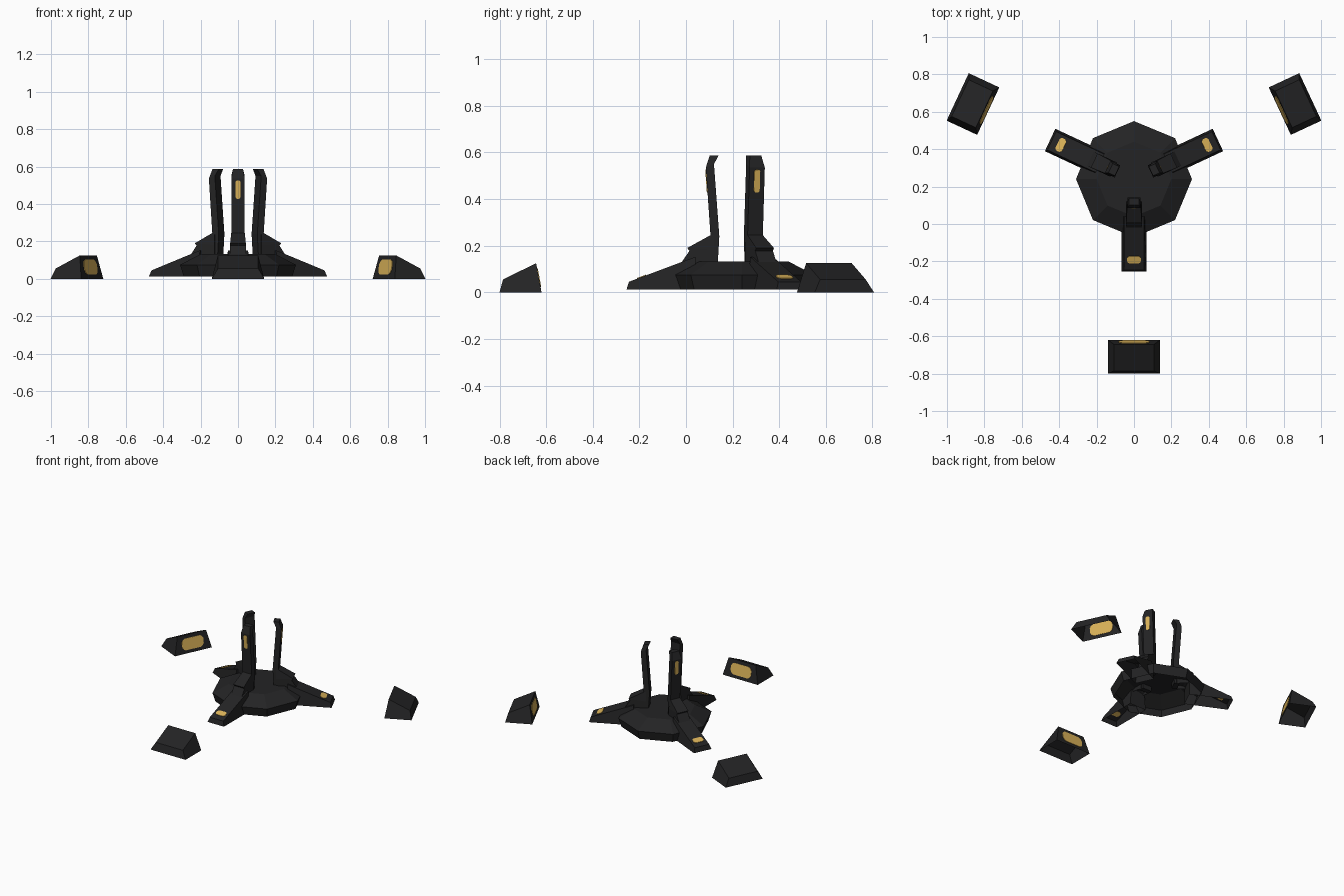
import bpy, bmesh, math
from mathutils import Vector, Matrix

if "Cube" in bpy.data.objects:
    bpy.data.objects.remove(bpy.data.objects["Cube"])

CENTRE = Vector((0, 0.24, 0))
ANGLES = {"front": -90, "right": 25, "left": 155}


def material(name, colour):
    m = bpy.data.materials.new(name)
    m.diffuse_color = (*colour, 1)
    m.use_nodes = True
    m.node_tree.nodes["Principled BSDF"].inputs["Base Color"].default_value = m.diffuse_color
    return m


BLACK = material("charcoal black", (0.017, 0.017, 0.018))
GOLD = material("gold lamp", (0.71, 0.45, 0.10))


def finish(name, bm, mat, angle=0):
    bmesh.ops.recalc_face_normals(bm, faces=bm.faces)
    me = bpy.data.meshes.new(name)
    bm.to_mesh(me)
    bm.free()
    me.materials.append(mat)
    ob = bpy.data.objects.new(name, me)
    ob.matrix_world = Matrix.Translation(CENTRE) @ Matrix.Rotation(math.radians(angle), 4, 'Z')
    bpy.context.collection.objects.link(ob)
    return ob


def skin(name, loops, mat, angle=0, bottom=False):
    """Join equal point loops from bottom to top and cap the top."""
    bm = bmesh.new()
    rings = [[bm.verts.new(p) for p in loop] for loop in loops]
    n = len(rings[0])
    for a, b in zip(rings, rings[1:]):
        for i in range(n):
            j = (i + 1) % n
            bm.faces.new((a[i], a[j], b[j], b[i]))
    bm.faces.new(rings[-1])
    if bottom:
        bm.faces.new(rings[0][::-1])
    return finish(name, bm, mat, angle)


def quad(r_in, r_out, half, z_in, z_out):
    """Four-sided section: x points outward from the hub, y is sideways."""
    return [(r_in, -half, z_in), (r_out, -half, z_out),
            (r_out, half, z_out), (r_in, half, z_in)]


def plate(name, p0, p1, t0, t1, half_w, angle):
    """Thin rounded lamp set in the face whose (r, z) edge runs p0 to p1."""
    a, b = Vector((p0[0], 0, p0[1])), Vector((p1[0], 0, p1[1]))
    lo, hi = a.lerp(b, t0), a.lerp(b, t1)
    mid, half_v = (lo + hi) / 2, (hi - lo).length / 2
    v, u = (hi - lo).normalized(), Vector((0, 1, 0))
    n = u.cross(v)
    rad = min(half_w, half_v) * 0.85
    outline = []
    for i in range(12):
        q = math.radians(15 + 30 * i)
        c, s = math.cos(q), math.sin(q)
        x = math.copysign(half_w - rad, c) + rad * c
        y = math.copysign(half_v - rad, s) + rad * s
        outline.append(mid + u * x + v * y)
    skin(name, [[p + n * d for p in outline] for d in (-0.003, 0.003)], GOLD, angle, True)


# Octagonal hub, open underneath
skin("hub", [[(r * math.cos(i * math.pi / 4), r * math.sin(i * math.pi / 4), z)
              for i in range(8)]
             for r, z in ((0.29, 0.012), (0.31, 0.075), (0.2, 0.132))], BLACK)

for side, ang in ANGLES.items():
    # Sloping foot arm with its lamp
    skin(side + "_arm", [quad(0.2, 0.495, 0.066, 0.012, 0.012),
                         quad(0.2, 0.485, 0.054, 0.152, 0.045)], BLACK, ang)
    plate(side + "_arm_lamp", (0.2, 0.152), (0.485, 0.045), 0.74, 0.88, 0.038, ang)

    # Shoulder between arm and pillar
    skin(side + "_shoulder", [quad(0.12, 0.265, 0.042, 0.1, 0.12),
                              quad(0.12, 0.225, 0.042, 0.17, 0.178),
                              quad(0.12, 0.235, 0.042, 0.18, 0.19),
                              quad(0.12, 0.135, 0.036, 0.245, 0.245)], BLACK, ang)

    # Upright pillar with hooked tip and its lamp
    skin(side + "_pillar", [quad(0.105, 0.14, 0.036, 0.1, 0.1),
                            quad(0.097, 0.135, 0.036, 0.24, 0.245),
                            quad(0.12, 0.155, 0.036, 0.55, 0.535),
                            quad(0.1, 0.138, 0.027, 0.587, 0.587)], BLACK, ang, True)
    plate(side + "_pillar_lamp", (0.135, 0.245), (0.155, 0.535), 0.63, 0.97, 0.014, ang)

    # Separate outer block, open underneath, lamp facing the hub
    skin(side + "_block", [quad(0.86, 1.04, 0.14, 0, 0),
                           quad(0.883, 1.025, 0.108, 0.125, 0.055)], BLACK, ang)
    plate(side + "_block_lamp", (0.86, 0), (0.883, 0.125), 0.17, 0.82, 0.083, ang)
